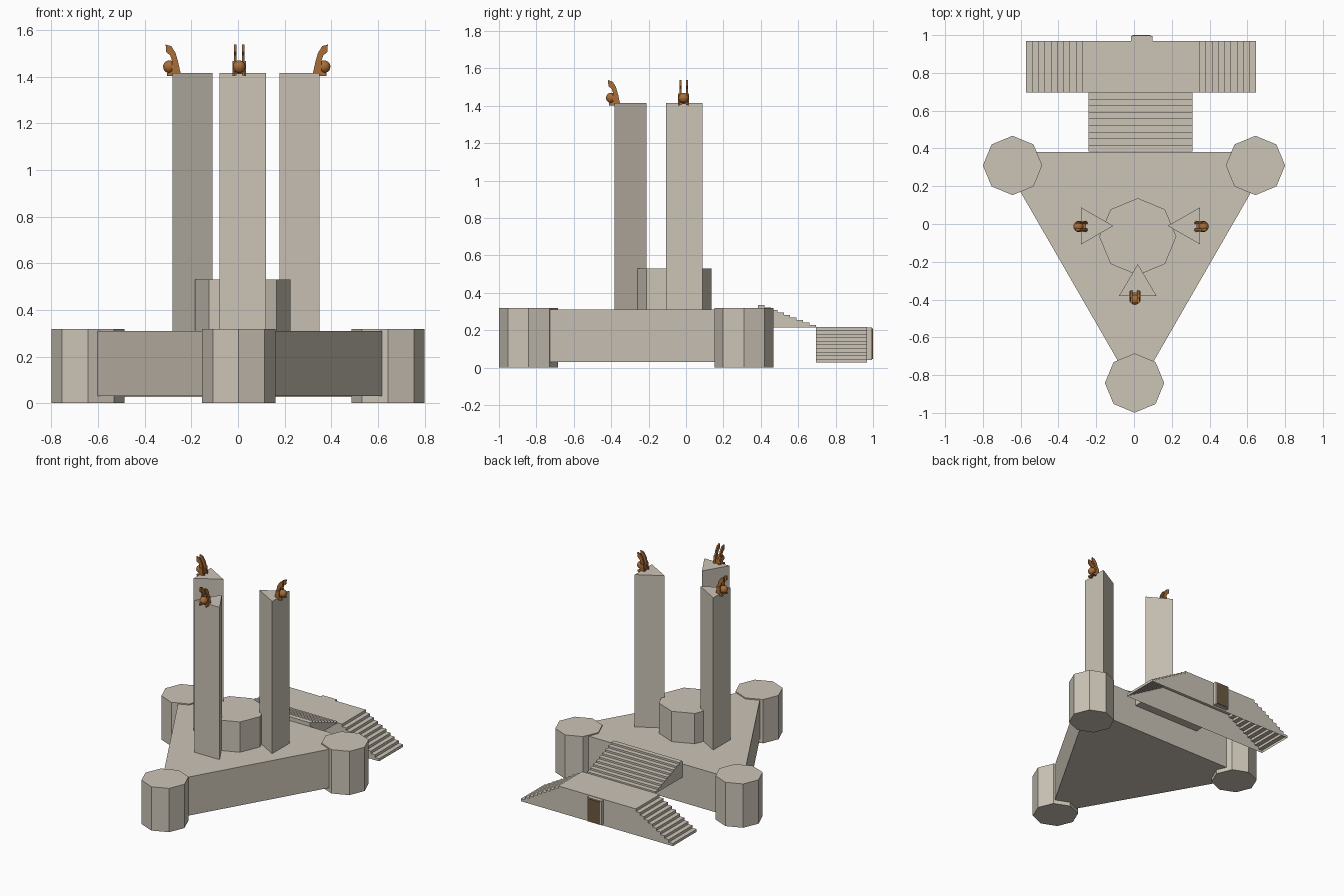
import bpy, bmesh, math
from mathutils import Matrix, Vector

if "Cube" in bpy.data.objects:
    bpy.data.objects.remove(bpy.data.objects["Cube"])


def material(name, rgb):
    m = bpy.data.materials.new(name)
    m.diffuse_color = (*rgb, 1)
    m.use_nodes = True
    m.node_tree.nodes["Principled BSDF"].inputs["Base Color"].default_value = m.diffuse_color
    return m


STONE = material("pale stone", (0.60, 0.55, 0.47))
BRONZE = material("bronze", (0.40, 0.155, 0.04))
WOOD = material("dark wood", (0.15, 0.10, 0.055))


def finish(name, bm, mat):
    bmesh.ops.recalc_face_normals(bm, faces=bm.faces)
    me = bpy.data.meshes.new(name)
    bm.to_mesh(me)
    bm.free()
    me.materials.append(mat)
    ob = bpy.data.objects.new(name, me)
    bpy.context.collection.objects.link(ob)
    return ob


def add_prism(bm, pts, depth):
    """Extrude a closed loop of 3D points along the depth vector."""
    face = bm.faces.new([bm.verts.new(p) for p in pts])
    ext = bmesh.ops.extrude_face_region(bm, geom=[face])["geom"]
    bmesh.ops.translate(bm, vec=depth, verts=[g for g in ext if isinstance(g, bmesh.types.BMVert)])
    if face.is_valid and len(face.link_loops if hasattr(face, "link_loops") else face.loops) and \
            not any(set(f.verts) == set(face.verts) for f in bm.faces if f is not face):
        return


def prism(name, outline, z0, z1, mat=STONE):
    bm = bmesh.new()
    add_prism(bm, [(x, y, z0) for x, y in outline], (0, 0, z1 - z0))
    return finish(name, bm, mat)


def octagon(cx, cy, r):
    return [(cx + r * math.cos(i * math.pi / 4), cy + r * math.sin(i * math.pi / 4)) for i in range(8)]


def rect(x0, x1, y0, y1):
    return [(x0, y0), (x1, y0), (x1, y1), (x0, y1)]


def open_bottom(ob, z):
    """Remove the faces lying at height z, leaving a hollow shell."""
    bm = bmesh.new()
    bm.from_mesh(ob.data)
    bmesh.ops.delete(bm, geom=[f for f in bm.faces if all(abs(v.co.z - z) < 1e-4 for v in f.verts)],
                     context="FACES")
    bm.to_mesh(ob.data)
    bm.free()


# Triangular platform, corner bastions and central drum
prism("triangular_platform", [(-0.722, 0.38), (0.01, -0.89), (0.742, 0.38)], 0.03, 0.31)
for tag, cx, cy in (("left", -0.643, 0.31), ("right", 0.643, 0.31), ("front", 0.003, -0.842)):
    prism(f"{tag}_bastion", octagon(cx, cy, 0.157), 0, 0.318)
prism("central_drum", octagon(0.02, -0.067, 0.204), 0.30, 0.53)

# Three triangular pillars, points turned to the drum
prism("left_pillar", [(-0.28, 0.088), (-0.28, -0.108), (-0.11, -0.01)], 0.30, 1.415)
prism("right_pillar", [(0.35, 0.088), (0.35, -0.108), (0.178, -0.01)], 0.30, 1.415)
prism("front_pillar", [(-0.08, -0.382), (0.12, -0.382), (0.02, -0.212)], 0.30, 1.415)

# Upper flight down from the platform to the landing
STEPS, Y0, Y1 = 9, 0.385, 0.695
prof = [(Y0, 0.215)]
for i in range(STEPS):
    z = 0.335 - i * 0.0133
    prof += [(Y0 + (Y1 - Y0) * i / STEPS, z), (Y0 + (Y1 - Y0) * (i + 1) / STEPS, z)]
prof.append((Y1, 0.215))
bm = bmesh.new()
add_prism(bm, [(-0.24, y, z) for y, z in prof], (0.55, 0, 0))
finish("upper_stairs", bm, STONE)

# Landing with a flight of steps at each end, hollow below
CX, HALF, RUN, N, ZB, ZT = 0.037, 0.312, 0.297, 9, 0.027, 0.218
right = [(HALF, ZT)]
for i in range(1, N + 1):
    z = ZT - (ZT - ZB) * i / (N + 1)
    right += [(HALF + RUN * (i - 1) / N, z), (HALF + RUN * i / N, z)]
right.append((HALF + RUN, ZB))
loop = right + [(-x, z) for x, z in reversed(right)]
bm = bmesh.new()
add_prism(bm, [(CX + x, 0.695, z) for x, z in loop], (0, 0.273, 0))
landing = finish("landing_with_side_stairs", bm, STONE)
open_bottom(landing, ZB)

# Doorway in the landing wall
prism("door_surround", rect(-0.017, 0.097, 0.96, 0.995), 0.04, 0.215)
prism("door", rect(-0.008, 0.088, 0.994, 1.0), 0.045, 0.208, WOOD)

# Crouching figure on each pillar: sickle wings, haunches, round head
WING = [(-0.036, 1.405), (0.005, 1.405), (0.0, 1.46), (0.01, 1.49), (0.028, 1.505),
        (0.030, 1.537), (0.006, 1.530), (-0.012, 1.502), (-0.024, 1.46)]
FEET = [(-0.03, 1.402), (0.024, 1.402), (0.024, 1.414), (0.004, 1.422), (0.002, 1.466), (-0.022, 1.466)]
for tag, x, y, ang in (("left", -0.28, -0.013, math.pi), ("right", 0.355, -0.013, 0),
                       ("front", 0.005, -0.387, -math.pi / 2)):
    bm = bmesh.new()
    for s in (-1, 1):
        add_prism(bm, [(u, s * 0.012, z) for u, z in WING], (0, s * 0.011, 0))
        add_prism(bm, [(u, s * 0.020, z) for u, z in FEET], (0, s * 0.009, 0))
    add_prism(bm, [(-0.025, -0.016, 1.41), (0.012, -0.016, 1.41), (0.012, 0.016, 1.41), (-0.025, 0.016, 1.41)],
              (0, 0, 0.04))
    bmesh.ops.create_uvsphere(bm, u_segments=16, v_segments=10, radius=0.027,
                              matrix=Matrix.Translation((0.014, 0, 1.442)))
    bmesh.ops.transform(bm, verts=bm.verts,
                        matrix=Matrix.Translation((x, y, 0)) @ Matrix.Rotation(ang, 4, "Z"))
    finish(f"{tag}_perched_figure", bm, BRONZE)
